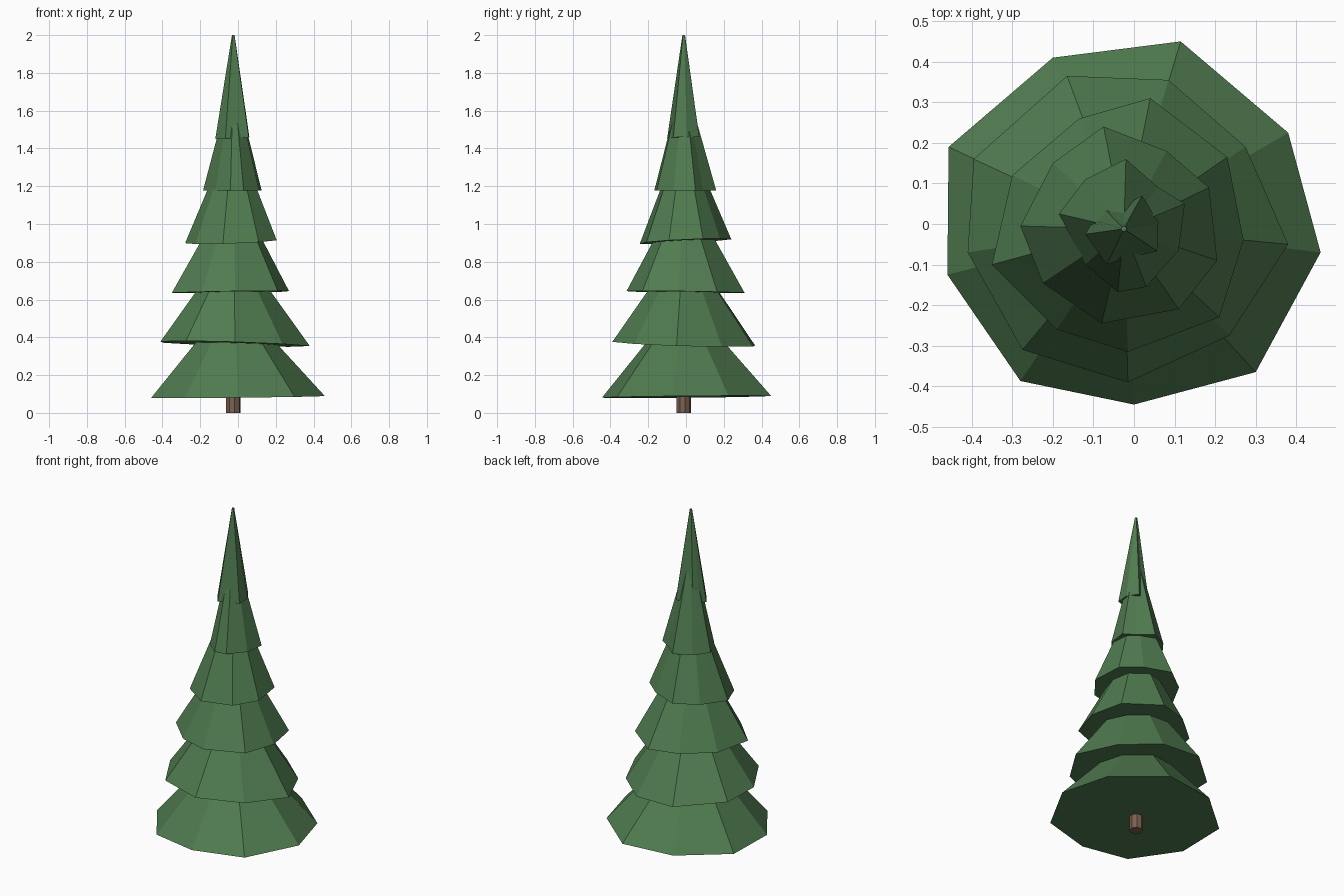
import bpy, bmesh, math

CX, CY = -0.025, -0.012  # trunk axis


def material(name, rgb):
    m = bpy.data.materials.new(name)
    m.diffuse_color = (*rgb, 1)
    return m


green = material("needles", (0.08, 0.20, 0.08))
brown = material("bark", (0.20, 0.12, 0.08))


def loft(name, lower, upper, mat):
    """Closed solid between two rings with equal point counts."""
    bm = bmesh.new()
    a = [bm.verts.new(p) for p in lower]
    b = [bm.verts.new(p) for p in upper]
    n = len(a)
    for i in range(n):
        j = (i + 1) % n
        bm.faces.new((a[i], a[j], b[j], b[i]))
    bm.faces.new(a[::-1])
    bm.faces.new(b)
    bmesh.ops.recalc_face_normals(bm, faces=bm.faces)
    me = bpy.data.meshes.new(name)
    bm.to_mesh(me)
    bm.free()
    me.materials.append(mat)
    ob = bpy.data.objects.new(name, me)
    bpy.context.collection.objects.link(ob)


def tier(name, z, apex, outline, tilt=(0, 0)):
    """Uneven nine-sided skirt narrowing to a tiny flat tip."""
    low = [(x, y, z + tilt[0] * x + tilt[1] * y) for x, y in outline]
    top = []
    for x, y in outline:
        a = math.atan2(y - CY, x - CX)
        top.append((CX + 0.007 * math.cos(a), CY + 0.007 * math.sin(a), apex))
    loft(name, low, top, green)


# Needle tiers, bottom to top
tier("tier_1", 0.085, 0.61, [
    (0.115, 0.45), (-0.20, 0.41), (-0.457, 0.19), (-0.46, -0.125), (-0.28, -0.387),
    (0.0, -0.445), (0.30, -0.365), (0.46, -0.07), (0.38, 0.225)], (0.01, 0.01))
tier("tier_2", 0.364, 0.91, [
    (0.085, 0.355), (-0.165, 0.365), (-0.395, 0.16), (-0.41, -0.07), (-0.275, -0.31),
    (-0.015, -0.39), (0.235, -0.275), (0.38, -0.05), (0.275, 0.19)], (-0.03, -0.03))
tier("tier_3", 0.64, 1.2, [
    (0.04, 0.31), (-0.135, 0.26), (-0.30, 0.12), (-0.35, -0.10), (-0.19, -0.26),
    (-0.015, -0.315), (0.21, -0.23), (0.27, -0.04), (0.23, 0.165)], (0.015, -0.015))
tier("tier_4", 0.91, 1.49, [
    (-0.075, 0.24), (-0.20, 0.15), (-0.28, -0.005), (-0.225, -0.145), (-0.08, -0.245),
    (0.11, -0.21), (0.205, -0.09), (0.185, 0.09), (0.08, 0.18)], (0.04, 0.05))
tier("tier_5", 1.177, 1.76, [
    (-0.02, 0.16), (-0.12, 0.11), (-0.185, 0.025), (-0.12, -0.10), (-0.04, -0.168),
    (0.03, -0.155), (0.11, -0.065), (0.125, 0.05), (0.06, 0.09)])
tier("tier_6", 1.458, 2.0, [
    (0.02, 0.07), (-0.025, 0.045), (-0.075, 0.04), (-0.10, 0.01), (-0.12, -0.025),
    (-0.067, -0.10), (-0.037, -0.09), (0.057, -0.067), (0.06, 0.005)], (0.05, 0.03))

# Trunk
ring = [(CX + 0.038 * math.cos(i * math.pi / 4 + 0.2),
         CY + 0.038 * math.sin(i * math.pi / 4 + 0.2)) for i in range(8)]
loft("trunk", [(x, y, 0) for x, y in ring], [(x, y, 0.3) for x, y in ring], brown)
